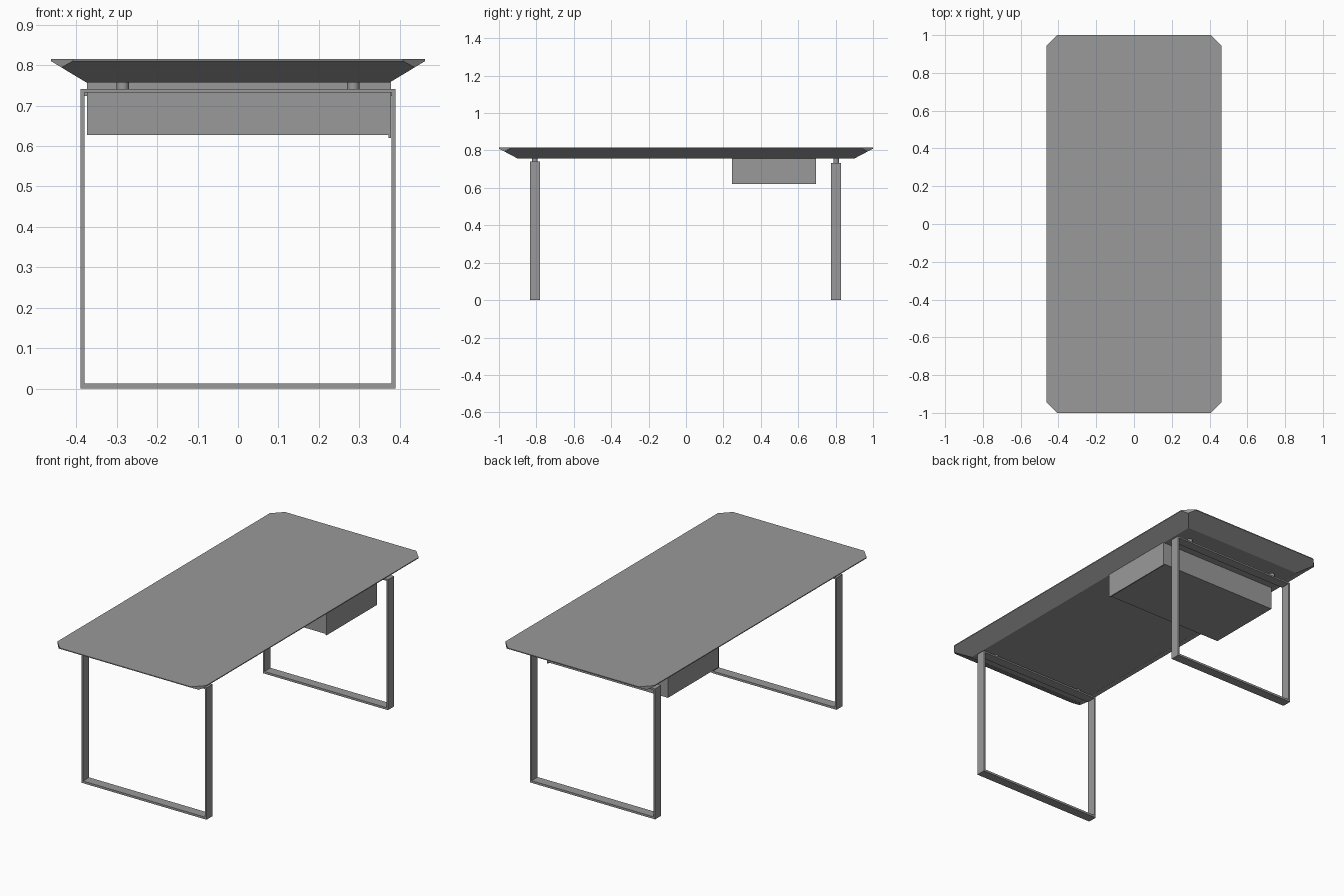
import bpy, bmesh

cube = bpy.data.objects.get("Cube")
if cube:
    bpy.data.objects.remove(cube, do_unlink=True)

grey = bpy.data.materials.new("mid_grey")
grey.use_nodes = True
colour = (0.32, 0.32, 0.32, 1)
grey.diffuse_color = colour
grey.node_tree.nodes["Principled BSDF"].inputs["Base Color"].default_value = colour


def finish(name, bm):
    bmesh.ops.recalc_face_normals(bm, faces=bm.faces)
    mesh = bpy.data.meshes.new(name)
    bm.to_mesh(mesh)
    bm.free()
    mesh.materials.append(grey)
    ob = bpy.data.objects.new(name, mesh)
    bpy.context.collection.objects.link(ob)
    return ob


def box(name, lo, hi):
    bm = bmesh.new()
    bmesh.ops.create_cube(bm, size=1)
    for v in bm.verts:
        v.co = [lo[i] if v.co[i] < 0 else hi[i] for i in range(3)]
    return finish(name, bm)


def ring(bm, x, y, z):
    return [bm.verts.new((sx * x, sy * y, z))
            for sx, sy in ((-1, -1), (1, -1), (1, 1), (-1, 1))]


# Tabletop: undercut slab with a thin rim and vertically clipped corners
W, L, TOP = 0.463, 1.0, 0.815
bm = bmesh.new()
rings = [ring(bm, 0.375, 0.9, 0.757), ring(bm, W, L, 0.81), ring(bm, W, L, TOP)]
bm.faces.new(rings[0])
bm.faces.new(rings[-1])
for a, b in zip(rings, rings[1:]):
    for i in range(4):
        j = (i + 1) % 4
        bm.faces.new((a[i], a[j], b[j], b[i]))
for sx in (-1, 1):
    for sy in (-1, 1):
        cut = bmesh.ops.bisect_plane(
            bm, geom=bm.verts[:] + bm.edges[:] + bm.faces[:],
            plane_co=(sx * (W - 0.055), sy * L, 0),
            plane_no=(sx * 0.057, sy * 0.055, 0), clear_outer=True)
        edges = [e for e in cut["geom_cut"] if isinstance(e, bmesh.types.BMEdge)]
        bmesh.ops.holes_fill(bm, edges=edges)
finish("tabletop", bm)


# Leg frames: closed rectangular loops of flat bar
def leg_frame(name, y, top):
    bm = bmesh.new()
    loops = []
    for x, z0, z1 in ((0.389, 0, top), (0.379, 0.012, top - 0.009)):
        for side in (-0.027, 0.027):
            loops.append([bm.verts.new((px, y + side, pz)) for px, pz in
                          ((-x, z0), (x, z0), (x, z1), (-x, z1))])
    outer_f, outer_b, inner_f, inner_b = loops
    for a, b in ((outer_f, outer_b), (outer_b, inner_b),
                 (inner_b, inner_f), (inner_f, outer_f)):
        for i in range(4):
            j = (i + 1) % 4
            bm.faces.new((a[i], a[j], b[j], b[i]))
    finish(name, bm)


# Round spacers between each frame and the tabletop
for end, y, top in (("front", -0.808, 0.741), ("back", 0.803, 0.733)):
    leg_frame(end + "_leg_frame", y, top)
    for side, x in (("right", -0.285), ("left", 0.285)):
        bpy.ops.mesh.primitive_cylinder_add(
            vertices=24, radius=0.015, depth=0.76 - top + 0.004,
            location=(x, y, (0.76 + top - 0.004) / 2))
        ob = bpy.context.object
        ob.name = f"{end}_{side}_spacer"
        ob.data.materials.append(grey)
        bpy.ops.object.shade_smooth_by_angle()

# Drawer hung beneath the top, with a slightly taller front panel
box("drawer_body", (-0.374, 0.246, 0.627), (0.372, 0.694, 0.758))
box("drawer_front", (0.372, 0.245, 0.62), (0.378, 0.695, 0.758))
